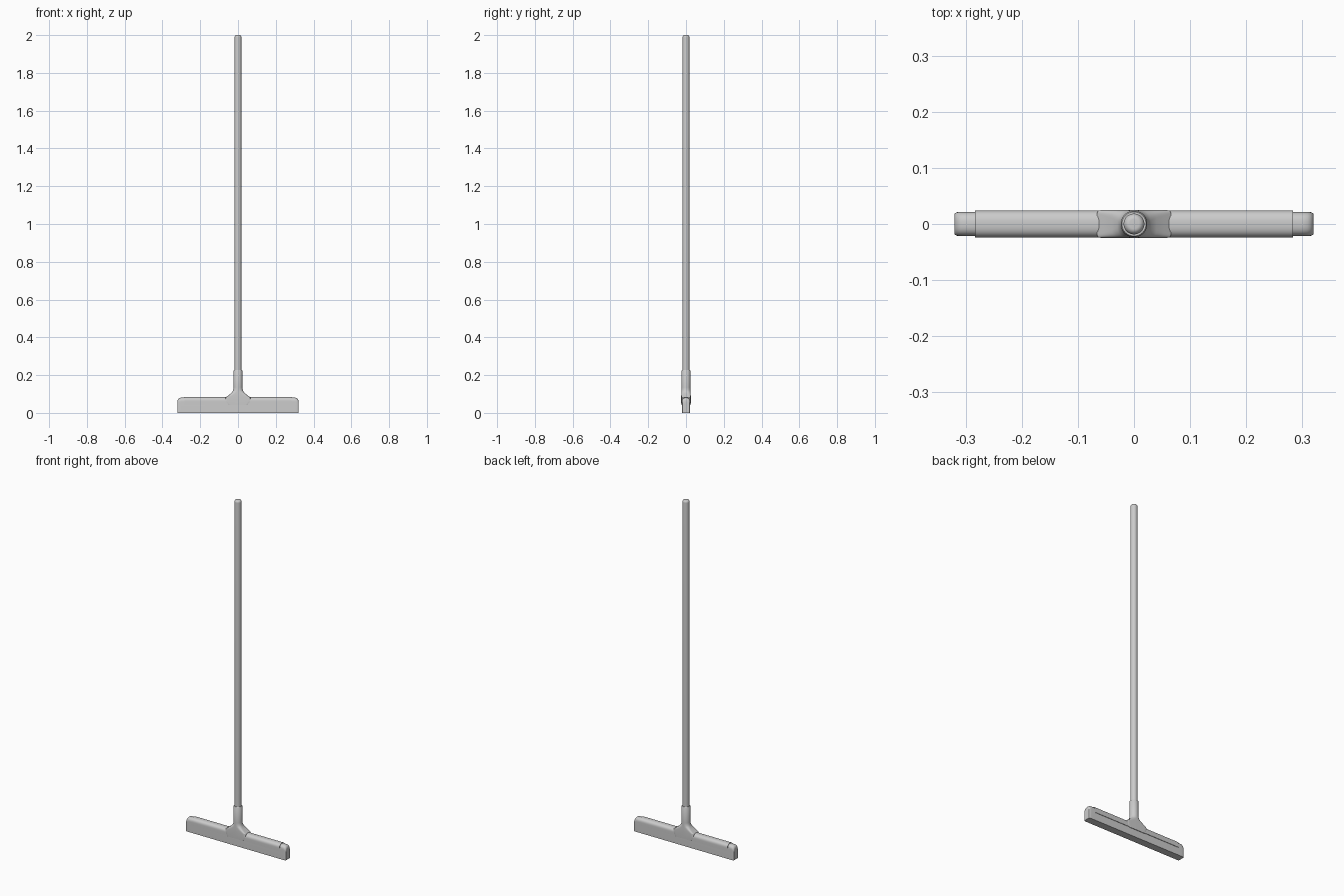
import bpy
from math import cos, sin, pi, copysign, radians

if "Cube" in bpy.data.objects:
    bpy.data.objects.remove(bpy.data.objects["Cube"])


def loft(name, rings, angle=35):
    """Skin a list of equal-length closed rings and cap both ends."""
    n = len(rings[0])
    verts = [p for r in rings for p in r]
    faces = [(k * n + i, k * n + (i + 1) % n, (k + 1) * n + (i + 1) % n, (k + 1) * n + i)
             for k in range(len(rings) - 1) for i in range(n)]
    faces += [tuple(reversed(range(n))), tuple(range(len(verts) - n, len(verts)))]
    mesh = bpy.data.meshes.new(name)
    mesh.from_pydata(verts, [], faces)
    ob = bpy.data.objects.new(name, mesh)
    bpy.context.collection.objects.link(ob)
    bpy.ops.object.select_all(action='DESELECT')
    ob.select_set(True)
    bpy.context.view_layer.objects.active = ob
    bpy.ops.object.mode_set(mode='EDIT')
    bpy.ops.mesh.select_all(action='SELECT')
    bpy.ops.mesh.normals_make_consistent(inside=False)
    bpy.ops.object.mode_set(mode='OBJECT')
    bpy.ops.object.shade_smooth_by_angle(angle=radians(angle))
    return ob


def spow(v, e):
    return copysign(abs(v) ** e, v)


def oval(hx, hy, z, power=2, n=48):
    """Horizontal superellipse; a high power gives a rounded rectangle."""
    return [(hx * spow(cos(2 * pi * i / n), 2 / power),
             hy * spow(sin(2 * pi * i / n), 2 / power), z) for i in range(n)]


def arch(x, hy, bottom, top, rise=0.022, n=20):
    """Upright section with straight sides and a domed top."""
    pts = [(x, hy, bottom)]
    for i in range(n + 1):
        a = pi * i / n
        pts.append((x, hy * spow(cos(a), 0.8), top - rise + rise * sin(a) ** 0.8))
    return pts + [(x, -hy, bottom)]


# Foam blade with softened ends
ends = [(0.32, 0.018, 0.066), (0.3185, 0.0195, 0.071), (0.315, 0.021, 0.076),
        (0.309, 0.0215, 0.0795), (0.30, 0.0217, 0.081)]
sections = [(-x, h, t) for x, h, t in ends] + ends[::-1]
loft("foam_blade", [arch(x, h, 0, t) for x, h, t in sections])

# Frame channel clipped over the blade
loft("frame_channel", [arch(x, 0.0243, 0.045, 0.084) + arch(x, 0.0212, 0.045, 0.0805)[::-1]
                       for x in (-0.283, 0.283)])

# Socket flaring down into a saddle around the frame
loft("handle_socket", [oval(*s) for s in [
    (0.052, 0.0250, 0.043, 12), (0.066, 0.0253, 0.056, 12), (0.066, 0.0253, 0.081, 12),
    (0.054, 0.0252, 0.090, 8), (0.040, 0.0250, 0.101, 5), (0.030, 0.0247, 0.111, 3),
    (0.0255, 0.0245, 0.121, 2), (0.024, 0.024, 0.135, 2),
    (0.0235, 0.0235, 0.223, 2), (0.0215, 0.0215, 0.226, 2)]])

# Long round handle with a domed tip
tip = [(0.0185 - 0.010 * (1 - cos(a)), 1.988 + 0.012 * sin(a))
       for a in [pi / 2 * i / 6 for i in range(7)]]
loft("handle", [oval(r, r, z) for r, z in [(0.0185, 0.10)] + tip])
